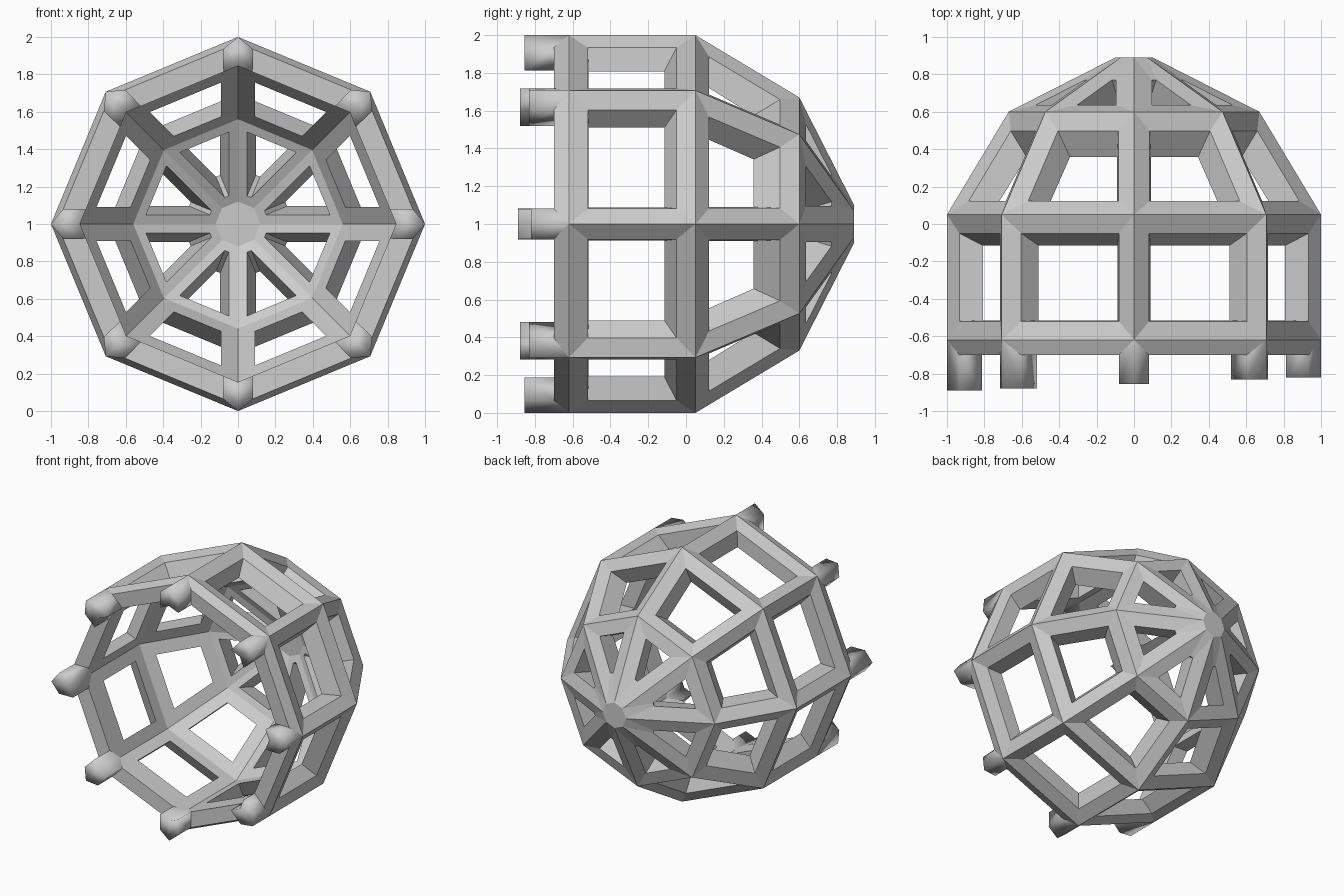
import bpy, bmesh, math
from mathutils import Vector

if "Cube" in bpy.data.objects:
    bpy.data.objects.remove(bpy.data.objects["Cube"])

N = 8
HALF = math.pi / N
# (y, radius) of the rings on the outer and the inner shell
OUTER = [(-0.62, 1.0), (0.05, 1.0), (0.60, 0.67), (0.89, 0.10)]
INNER = [(-0.61, 0.845), (-0.02, 0.845), (0.44, 0.56), (0.64, 0.12)]


def place(k, y, a, u):
    """Point on panel k: a = distance from the axis, u = sideways offset."""
    t = (2 * k + 1) * HALF
    c, s = math.cos(t), math.sin(t)
    return Vector((c * a - s * u, y, 1 + s * a + c * u))


def corners(k, p, q):
    ch, sh = math.cos(HALF), math.sin(HALF)
    return [place(k, p[0], p[1] * ch, -p[1] * sh), place(k, p[0], p[1] * ch, p[1] * sh),
            place(k, q[0], q[1] * ch, q[1] * sh), place(k, q[0], q[1] * ch, -q[1] * sh)]


def opening(k, p, q, w, push):
    """Corners of the window inset by w in the panel between rings p and q."""
    ch, sh = math.cos(HALF), math.sin(HALF)
    dy, da = q[0] - p[0], (q[1] - p[1]) * ch
    length = math.hypot(dy, da)
    taper = (q[1] - p[1]) * sh / length
    side = w * math.hypot(1, taper)
    end = length - w
    if taper < 0:
        end = min(end, (side + 0.012 - p[1] * sh) / taper)
    pts = []
    for v, sg in ((w, -1), (w, 1), (end, 1), (end, -1)):
        u = sg * (p[1] * sh + taper * v - side)
        y = p[0] + dy * v / length + da / length * push
        a = p[1] * ch + da * v / length - dy / length * push
        pts.append(place(k, y, a, u))
    return pts


def face(bm, pts, smooth=False):
    f = bm.faces.new([bm.verts.new(p) for p in pts])
    f.smooth = smooth


def finish(bm, name):
    bmesh.ops.remove_doubles(bm, verts=bm.verts, dist=0.0005)
    bmesh.ops.recalc_face_normals(bm, faces=bm.faces)
    me = bpy.data.meshes.new(name)
    bm.to_mesh(me)
    bm.free()
    ob = bpy.data.objects.new(name, me)
    bpy.context.collection.objects.link(ob)


cage = bmesh.new()
prongs = bmesh.new()
for k in range(N):
    # mitred frame around every window
    for i in range(3):
        o = corners(k, OUTER[i], OUTER[i + 1])
        n = corners(k, INNER[i], INNER[i + 1])
        q = opening(k, OUTER[i], OUTER[i + 1], 0.10, 0.03 if i < 2 else 0.015)
        s = opening(k, INNER[i], INNER[i + 1], 0.095 if i < 2 else 0.05, 0)
        for a in range(4):
            b = (a + 1) % 4
            face(cage, [o[a], o[b], q[b], q[a]])
            face(cage, [q[a], q[b], s[b], s[a]])
            face(cage, [s[a], s[b], n[b], n[a]])

    # front rim and the prongs sticking out of it
    o = corners(k, OUTER[0], (-0.9, 1.0))
    n = corners(k, INNER[0], (-0.9, 0.845))
    ch, sh = math.cos(HALF), math.sin(HALF)
    q, s = [], []
    for sg in (-1, 1):
        q.append(place(k, -0.70, ch - 0.03, sg * (sh - 0.10)))
        s.append(place(k, -0.695, 0.845 * ch, sg * (0.845 * sh - 0.085)))
    face(cage, [o[0], o[1], q[1], q[0]])
    face(cage, [q[0], q[1], s[1], s[0]])
    face(cage, [s[0], s[1], n[1], n[0]])
    for j in range(2):
        y_end = -0.855 - 0.035 * o[j].x
        if o[j].x:
            y_end = -0.855 + 0.035 * o[j].x
        base = [o[j], q[j], s[j], n[j]]
        tip = [Vector((p.x, y_end, p.z)) for p in base]
        for a in range(3):
            face(prongs, [base[a], base[a + 1], tip[a + 1], tip[a]], True)
        face(prongs, tip, True)

# hub caps, outside and inside
for y, r in (OUTER[3], INNER[3]):
    face(cage, [place(k, y, r * math.cos(HALF), -r * math.sin(HALF)) for k in range(N)])

finish(cage, "dome_frame")
finish(prongs, "rim_prongs")
